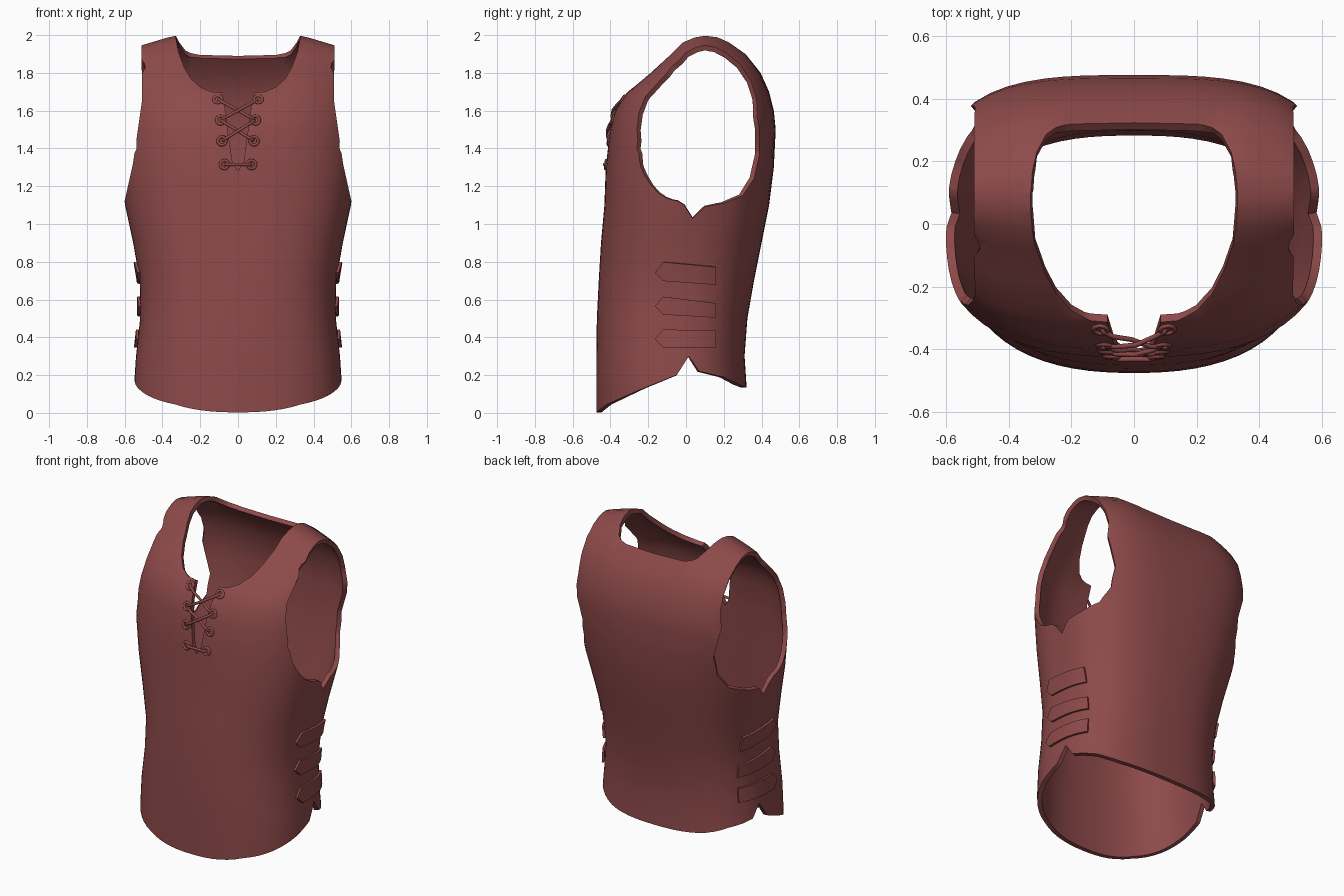
import bpy, bmesh, math
from mathutils import Vector

cube = bpy.data.objects.get("Cube")
if cube:
    bpy.data.objects.remove(cube)

leather = bpy.data.materials.new("red_brown_leather")
leather.use_nodes = True
leather.diffuse_color = (0.27, 0.068, 0.068, 1)
leather.node_tree.nodes["Principled BSDF"].inputs["Base Color"].default_value = leather.diffuse_color
cut_mark = bpy.data.materials.new("cut_mark")

# Torso sections: height, half width, front y, back y, front and back squareness
SECTIONS = [
    (-.06, .55, -.475, .325, 2.4, 2.6),
    (.15, .55, -.475, .32, 2.4, 2.6),
    (.3, .54, -.475, .31, 2.4, 2.6),
    (.5, .518, -.472, .325, 2.4, 2.6),
    (.7, .52, -.462, .36, 2.4, 2.6),
    (.9, .555, -.45, .4, 2.5, 2.6),
    (1.1, .598, -.432, .44, 2.6, 2.6),
    (1.3, .625, -.425, .465, 2.6, 2.8),
    (1.5, .63, -.402, .475, 2.6, 3.2),
    (1.6, .62, -.375, .465, 2.7, 3.4),
    (1.7, .61, -.31, .44, 3, 3.6),
    (1.8, .595, -.19, .395, 4, 4),
    (1.9, .58, -.08, .315, 5, 5),
    (1.96, .565, -.02, .23, 6, 6),
    (1.99, .555, .045, .165, 6, 6),
    (2, .55, .1, .1, 6, 6),
]


def section(z):
    for low, high in zip(SECTIONS, SECTIONS[1:]):
        if z <= high[0]:
            t = (z - low[0]) / (high[0] - low[0])
            return [a + (b - a) * t for a, b in zip(low, high)]
    return SECTIONS[-1]


def front_y(x, z):
    _, hw, yf, yb, n, _ = section(z)
    return (yf + yb) / 2 - (yb - yf) / 2 * (1 - abs(x / hw) ** n) ** (1 / n)


def side_x(y, z):
    _, hw, yf, yb, nf, nb = section(z)
    k = (y - (yf + yb) / 2) / ((yb - yf) / 2)
    n = nf if k < 0 else nb
    return hw * (1 - abs(k) ** n) ** (1 / n)


def make_object(name, bm, mats=(leather,)):
    mesh = bpy.data.meshes.new(name)
    bm.to_mesh(mesh)
    bm.free()
    obj = bpy.data.objects.new(name, mesh)
    bpy.context.collection.objects.link(obj)
    for m in mats:
        mesh.materials.append(m)
    return obj


def activate(obj):
    bpy.ops.object.select_all(action='DESELECT')
    obj.select_set(True)
    bpy.context.view_layer.objects.active = obj


def smooth(obj, degrees=42):
    activate(obj)
    bpy.ops.object.shade_smooth_by_angle(angle=math.radians(degrees))


def thicken(obj, amount, offset):
    mod = obj.modifiers.new("thickness", 'SOLIDIFY')
    mod.thickness, mod.offset = amount, offset
    activate(obj)
    bpy.ops.object.modifier_apply(modifier=mod.name)


# Closed torso form
def torso(count=72):
    bm = bmesh.new()
    rings = []
    for z, hw, yf, yb, nf, nb in SECTIONS:
        ring = []
        for i in range(count):
            a = math.tau * i / count
            c, s = math.cos(a), math.sin(a)
            n = nf if s < 0 else nb
            r = (abs(c) ** n + abs(s) ** n) ** (-1 / n)
            x = hw * c * r
            slope = max(0, abs(x) - .33) * .3 * min(1, max(0, (z - 1.5) / .4))
            ring.append(bm.verts.new((x, (yf + yb) / 2 + (yb - yf) / 2 * s * r, z - slope)))
        rings.append(ring)
    for low, high in zip(rings, rings[1:]):
        for i in range(count):
            j = (i + 1) % count
            bm.faces.new((low[i], low[j], high[j], high[i]))
    bm.faces.new(rings[0])
    bmesh.ops.remove_doubles(bm, verts=bm.verts, dist=1e-4)
    bmesh.ops.recalc_face_normals(bm, faces=bm.faces)
    return make_object("vest_body", bm, (leather, cut_mark))


body = torso()


# Cut with a prism whose outline runs along the given axis
def cut(outline, axis, start, end):
    def place(p, t):
        return (t, p[0], p[1]) if axis == 'X' else (p[0], t, p[1])
    bm = bmesh.new()
    face = bm.faces.new([bm.verts.new(place(p, start)) for p in outline])
    new = bmesh.ops.extrude_face_region(bm, geom=[face])["geom"]
    shift = Vector(place((0, 0), end - start))
    bmesh.ops.translate(bm, vec=shift, verts=[g for g in new if isinstance(g, bmesh.types.BMVert)])
    bmesh.ops.recalc_face_normals(bm, faces=bm.faces)
    for f in bm.faces:
        f.material_index = 1
    cutter = make_object("cutter", bm, (leather, cut_mark))
    cutter.hide_render = True
    mod = body.modifiers.new("cut", 'BOOLEAN')
    mod.operation, mod.solver, mod.object = 'DIFFERENCE', 'EXACT', cutter
    activate(body)
    bpy.ops.object.modifier_apply(modifier=mod.name)
    bpy.data.objects.remove(cutter)


def mirrored(half):
    return half + [(-x, z) for x, z in reversed(half) if x > 0]


# Hem, arm holes, shoulder ends, front neckline with slit, back neckline
hem = [(-1, -.2), (-1, 0), (-.476, .002), (-.42, .045), (-.25, .12), (-.05, .2), (.015, .3),
       (.07, .22), (.2, .19), (.28, .15), (.33, .13), (1, .13), (1, -.2)]
arm = [(-.26, 1.4), (-.24, 1.55), (-.17, 1.7), (-.08, 1.83), (.02, 1.915), (.1, 1.935),
       (.18, 1.915), (.28, 1.81), (.35, 1.7), (.39, 1.5), (.39, 1.37), (.36, 1.24), (.3, 1.15),
       (.2, 1.11), (.1, 1.09), (.035, 1.03), (-.01, 1.1), (-.12, 1.17), (-.21, 1.27)]
shoulder_end = [(.507, 2.1), (.511, 1.9), (.507, 1.66), (.53, 1.5), (.556, 1.32), (.605, 1.1), (1, 1.1), (1, 2.1)]
front_neck = [(.335, 2.1), (.33, 1.99), (.315, 1.91), (.285, 1.83), (.25, 1.77), (.2, 1.725),
              (.14, 1.7), (.085, 1.695), (.07, 1.62), (.03, 1.33), (0, 1.28)]
back_neck = [(.335, 2.1), (.33, 2), (.31, 1.96), (.28, 1.92), (.25, 1.905), (.2, 1.895), (0, 1.89)]
cut(hem, 'X', -1, 1)
for side in (-1, 1):
    cut(arm, 'X', side * .4, side)
    cut([(side * x, z) for x, z in shoulder_end], 'Y', -1, 1)
cut(mirrored(front_neck), 'Y', -1, .1)
cut(mirrored(back_neck), 'Y', .05, 1)

# Keep only the outer skin, then give it thickness
bm = bmesh.new()
bm.from_mesh(body.data)
bmesh.ops.delete(bm, geom=[f for f in bm.faces if f.material_index == 1], context='FACES')
bmesh.ops.remove_doubles(bm, verts=bm.verts, dist=.002)
bm.to_mesh(body.data)
bm.free()
body.data.materials.pop(index=1)
bpy.data.materials.remove(cut_mark)
thicken(body, .028, -1)
smooth(body)


# Pointed side straps that follow the torso
def strap(name, side, tip, top, bottom, steps=8):
    bm = bmesh.new()

    def vert(y, z):
        return bm.verts.new((side * (side_x(y, z) + .002), y, z))
    rows = []
    for i in range(steps + 1):
        t = i / steps
        y = -.12 + .273 * t
        zt, zb = top[0] + (top[1] - top[0]) * t, bottom[0] + (bottom[1] - bottom[0]) * t
        rows.append([vert(y, zb + (zt - zb) * k / 2) for k in range(3)])
    for a, b in zip(rows, rows[1:]):
        for k in range(2):
            bm.faces.new((a[k], b[k], b[k + 1], a[k + 1]))
    point = vert(-.163, tip)
    for k in range(2):
        bm.faces.new((point, rows[0][k], rows[0][k + 1]))
    if side < 0:
        bmesh.ops.reverse_faces(bm, faces=bm.faces)
    obj = make_object(name, bm)
    thicken(obj, .014, 1)
    smooth(obj)


for side, word in ((1, "left"), (-1, "right")):
    strap(f"{word}_upper_strap", side, .745, (.8, .775), (.7, .68))
    strap(f"{word}_middle_strap", side, .565, (.615, .582), (.52, .505))
    strap(f"{word}_lower_strap", side, .39, (.44, .435), (.345, .345))

# Eyelets beside the slit
EYELETS = [(.107, 1.66), (.092, 1.55), (.085, 1.44), (.072, 1.315)]
for row, (x, z) in enumerate(EYELETS):
    for side, word in ((1, "left"), (-1, "right")):
        lean = (front_y(x, z + .02) - front_y(x, z - .02)) / .04
        turn = Vector((side * .1, -1, lean)).to_track_quat('Z', 'Y').to_euler()
        bpy.ops.mesh.primitive_torus_add(
            location=(side * x, front_y(x, z) - .001, z), rotation=turn,
            major_radius=.022, minor_radius=.008, major_segments=16, minor_segments=8)
        ring = bpy.context.object
        ring.name = f"{word}_eyelet_{row + 1}"
        ring.data.materials.append(leather)
        smooth(ring, 60)


# Laces running between eyelets
def lace(name, start, end, lift):
    curve = bpy.data.curves.new(name, 'CURVE')
    curve.dimensions, curve.bevel_depth, curve.bevel_resolution = '3D', .0085, 2
    curve.use_fill_caps = True
    line = curve.splines.new('POLY')
    stops = [(0, -.025), (.04, .004), (.2, .009), (.5, lift), (.8, .009), (.96, .004), (1, -.025)]
    line.points.add(len(stops) - 1)
    for p, (t, out) in zip(line.points, stops):
        x, z = (a + (b - a) * t for a, b in zip(start, end))
        p.co = (x, front_y(x, z) - out, z, 1)
    obj = bpy.data.objects.new(name, curve)
    bpy.context.collection.objects.link(obj)
    curve.materials.append(leather)
    activate(obj)
    bpy.ops.object.convert(target='MESH')
    smooth(bpy.context.object, 60)


for row in range(2):
    (xa, za), (xb, zb) = EYELETS[row], EYELETS[row + 1]
    lace(f"lace_over_{row + 1}", (xa, za), (-xb, zb), .014)
    lace(f"lace_under_{row + 1}", (-xa, za), (xb, zb), -.003)
xe, ze = EYELETS[-1]
lace("lace_bar", (-xe, ze), (xe, ze), .008)
